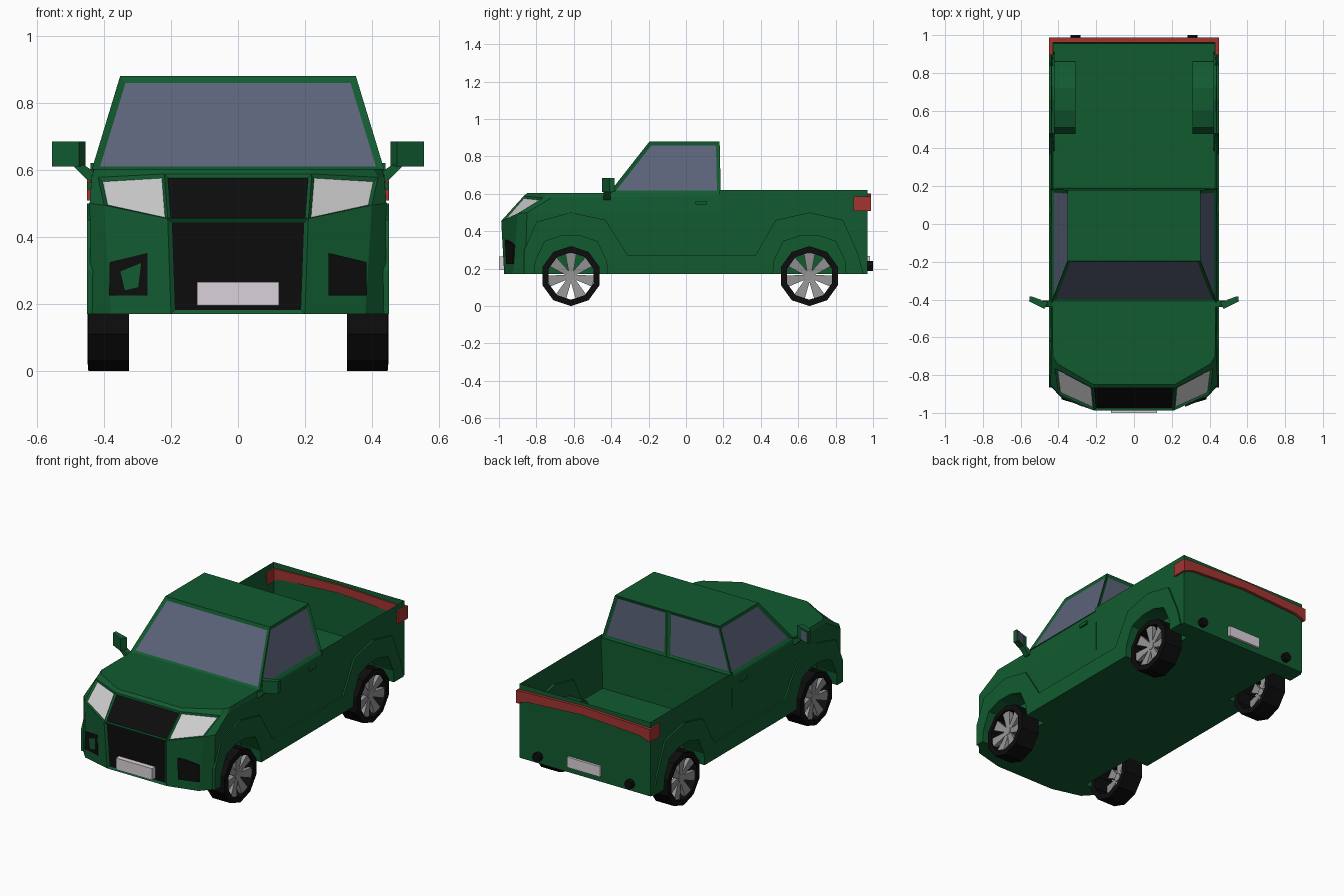
import bpy, bmesh, math
from mathutils import Vector

if "Cube" in bpy.data.objects:
    bpy.data.objects.remove(bpy.data.objects["Cube"])

COLORS = {
    "green": (0.006, 0.105, 0.03), "glass": (0.105, 0.125, 0.19),
    "black": (0.004, 0.004, 0.004), "red": (0.36, 0.035, 0.03),
    "lamp": (0.6, 0.6, 0.6), "plate": (0.7, 0.65, 0.7), "rim": (0.3, 0.3, 0.3),
}
MATS = {}
for key, rgb in COLORS.items():
    MATS[key] = bpy.data.materials.new(key)
    MATS[key].diffuse_color = (*rgb, 1)


def finish(name, bm, *colors):
    me = bpy.data.meshes.new(name)
    bm.to_mesh(me)
    bm.free()
    for c in colors:
        me.materials.append(MATS[c])
    ob = bpy.data.objects.new(name, me)
    bpy.context.collection.objects.link(ob)
    return ob


def add_prism(bm, pts, vec):
    a = [bm.verts.new(p) for p in pts]
    b = [bm.verts.new(Vector(p) + Vector(vec)) for p in pts]
    n = len(a)
    bm.faces.new(a)
    bm.faces.new(b[::-1])
    for i in range(n):
        bm.faces.new((a[i], b[i], b[(i + 1) % n], a[(i + 1) % n]))


def prism(name, pts, vec, color, mirror=False):
    bm = bmesh.new()
    add_prism(bm, pts, vec)
    if mirror:
        add_prism(bm, [(-p[0], p[1], p[2]) for p in pts], (-vec[0], vec[1], vec[2]))
    bmesh.ops.recalc_face_normals(bm, faces=bm.faces[:])
    return finish(name, bm, color)


def box(name, x0, x1, y0, y1, z0, z1, color, mirror=False):
    pts = [(x0, y0, z0), (x1, y0, z0), (x1, y1, z0), (x0, y1, z0)]
    return prism(name, pts, (0, 0, z1 - z0), color, mirror)


def inset(bm, face, width, mat, depth=-0.008):
    bmesh.ops.inset_individual(bm, faces=[face], thickness=width, depth=depth, use_even_offset=True)
    face.material_index = mat


# front body: stacked half outlines (nose, bumper corner, fender, rear)
levels = [
    [(.20, -.972, .17), (.38, -.925, .17), (.44, -.86, .17), (.44, .19, .17)],
    [(.21, -.988, .455), (.40, -.90, .495), (.443, -.85, .50), (.443, .19, .50)],
    [(.22, -.868, .588), (.418, -.765, .578), (.437, -.72, .578), (.437, .19, .59)],
    [(.215, -.85, .603), (.405, -.74, .603), (.43, -.70, .603), (.433, .19, .603)],
]
bm = bmesh.new()
rings = [[bm.verts.new(p) for p in lv] + [bm.verts.new((-x, y, z)) for x, y, z in lv[::-1]]
         for lv in levels]
bm.faces.new(rings[0])
bm.faces.new(rings[-1])
side = {}
for k in range(3):
    for i in range(8):
        j = (i + 1) % 8
        side[k, i] = bm.faces.new((rings[k][i], rings[k][j], rings[k + 1][j], rings[k + 1][i]))
bmesh.ops.recalc_face_normals(bm, faces=bm.faces[:])
inset(bm, side[0, 7], .012, 1)      # lower grille
inset(bm, side[1, 7], .010, 1)      # upper grille
inset(bm, side[1, 0], .010, 2)      # headlights
inset(bm, side[1, 6], .010, 2)
front_body = finish("front_body", bm, "green", "black", "lamp")

# cargo bed: tub with a sunken floor
bm = bmesh.new()
lo = [bm.verts.new((x * .442, y, .17)) for x, y in ((-1, .18), (1, .18), (1, .97), (-1, .97))]
hi = [bm.verts.new((x * .44, y, .62)) for x, y in ((-1, .18), (1, .18), (1, .97), (-1, .97))]
bm.faces.new(lo)
top = bm.faces.new(hi)
for i in range(4):
    j = (i + 1) % 4
    bm.faces.new((lo[i], lo[j], hi[j], hi[i]))
bmesh.ops.recalc_face_normals(bm, faces=bm.faces[:])
inset(bm, top, .014, 0, 0)
for v in top.verts:
    v.co.z = .30
bed = finish("cargo_bed", bm, "green")

# wheel housings inside the bed
housing = [(.48, .28), (.48, .33), (.51, .375), (.60, .405), (.72, .405),
           (.82, .375), (.86, .33), (.86, .28)]
housings = prism("bed_wheel_housing", [(.31, y, z) for y, z in housing], (.12, 0, 0), "green", True)

# raised arch and sill cladding
clad = [(-.865, .17), (-.865, .30), (-.80, .45), (-.615, .50), (-.43, .46), (-.31, .27), (.37, .27),
        (.48, .46), (.66, .50), (.84, .46), (.92, .28), (.95, .17)]
cladding = prism("side_cladding", [(.42, y, z) for y, z in clad], (.031, 0, 0), "green", True)

# wheel wells cut out of everything they touch
well = [(-.2, .1), (-.19, .24), (-.14, .345), (-.05, .375), (.05, .375), (.14, .345), (.19, .24), (.2, .1)]
AXLES = (-.615, .66)
for y0, targets in zip(AXLES, ((front_body, cladding), (bed, housings, cladding))):
    cutter = prism("well_cutter", [(.32, y0 + y, z) for y, z in well], (.3, 0, 0), "green", True)
    cutter.hide_render = True
    for ob in targets:
        mod = ob.modifiers.new("well", 'BOOLEAN')
        mod.operation, mod.solver, mod.object = 'DIFFERENCE', 'EXACT', cutter
        bpy.context.view_layer.objects.active = ob
        bpy.ops.object.modifier_apply(modifier=mod.name)
    bpy.data.objects.remove(cutter)

# cab with inset windows
bm = bmesh.new()
plan = ((-1, 0), (1, 0), (1, 1), (0, 1), (-1, 1))
lo = [bm.verts.new((x * .437, .186 if r else -.415, .60)) for x, r in plan]
hi = [bm.verts.new((x * .352, .18 if r else -.195, .88)) for x, r in plan]
bm.faces.new(lo)
bm.faces.new(hi)
panes = [bm.faces.new((lo[i], lo[(i + 1) % 5], hi[(i + 1) % 5], hi[i])) for i in range(5)]
bmesh.ops.recalc_face_normals(bm, faces=bm.faces[:])
for f in panes:
    inset(bm, f, .02, 1)
finish("cab", bm, "green", "glass")

# fog lamp recesses, plates, tail pipes, handles
prism("fog_lamp_recess", [(.27, -.962, .225), (.385, -.928, .225), (.383, -.920, .325), (.27, -.968, .352)],
      (0, .03, 0), "black", True)
box("front_plate", -.122, .122, -1.0, -.96, .195, .265, "plate")
box("rear_plate", -.11, .11, .96, .985, .205, .268, "plate")
pipe = [(.31 + .027 * math.cos(a), .96, .215 + .027 * math.sin(a))
        for a in (i * math.pi / 4 for i in range(8))]
prism("tail_pipe", pipe, (0, .04, 0), "black", True)
box("door_handle", .43, .451, .05, .112, .542, .562, "green", True)

# red tail light band and wrap-round ends
band = [(-.45, .508), (-.38, .53), (0, .552), (.38, .53), (.45, .508), (.45, .585), (0, .602), (-.45, .585)]
prism("tail_light_band", [(x, .96, z) for x, z in band], (0, .028, 0), "red")
box("tail_light_side", .43, .451, .895, .988, .508, .585, "red", True)

# wing mirrors
head = [(.455, -.415), (.475, -.45), (.555, -.41), (.553, -.383), (.49, -.405)]
prism("mirror_head", [(x, y, .61) for x, y in head], (0, 0, .075), "green", True)
prism("mirror_glass", [(.495, -.405, .618), (.548, -.386, .618), (.548, -.386, .678), (.495, -.405, .678)],
      (-.002, .004, 0), "glass", True)
arm = [(.43, .565), (.45, .57), (.492, .612), (.46, .615), (.43, .595)]
prism("mirror_arm", [(x, -.44, z) for x, z in arm], (0, .035, 0), "green", True)


# wheels: open ten-sided tyre ring with wedge spokes
def wheel(name, s, y0):
    def pt(x, r, a):
        return (s * x, y0 + r * math.sin(a), .16 + r * math.cos(a))
    bm = bmesh.new()
    section = ((.325, .16), (.447, .16), (.45, .126), (.325, .126))
    loops = [[bm.verts.new(pt(x, r, i * math.pi / 5)) for x, r in section] for i in range(10)]
    for i in range(10):
        a, b = loops[i], loops[(i + 1) % 10]
        for k in range(4):
            m = (k + 1) % 4
            bm.faces.new((a[k], a[m], b[m], b[k]))
    bmesh.ops.recalc_face_normals(bm, faces=bm.faces[:])
    finish(name + "_tyre", bm, "black")
    bm = bmesh.new()
    for i in range(7):
        a = math.pi + (i + .5) * math.tau / 7
        add_prism(bm, [pt(.425, .015, a - .8), pt(.44, .127, a - .24), pt(.44, .127, a + .24),
                       pt(.425, .015, a + .8)], (-s * .025, 0, 0))
    add_prism(bm, [pt(.43, .025, i * math.tau / 7) for i in range(7)], (-s * .04, 0, 0))
    bmesh.ops.recalc_face_normals(bm, faces=bm.faces[:])
    finish(name + "_spokes", bm, "rim")


for end, y0 in zip(("front", "rear"), AXLES):
    for label, s in (("left", -1), ("right", 1)):
        wheel(f"{end}_{label}_wheel", s, y0)

for m in bpy.data.materials:
    if m.users and not m.is_grease_pencil:
        m.use_nodes = True
        m.node_tree.nodes["Principled BSDF"].inputs["Base Color"].default_value = m.diffuse_color
